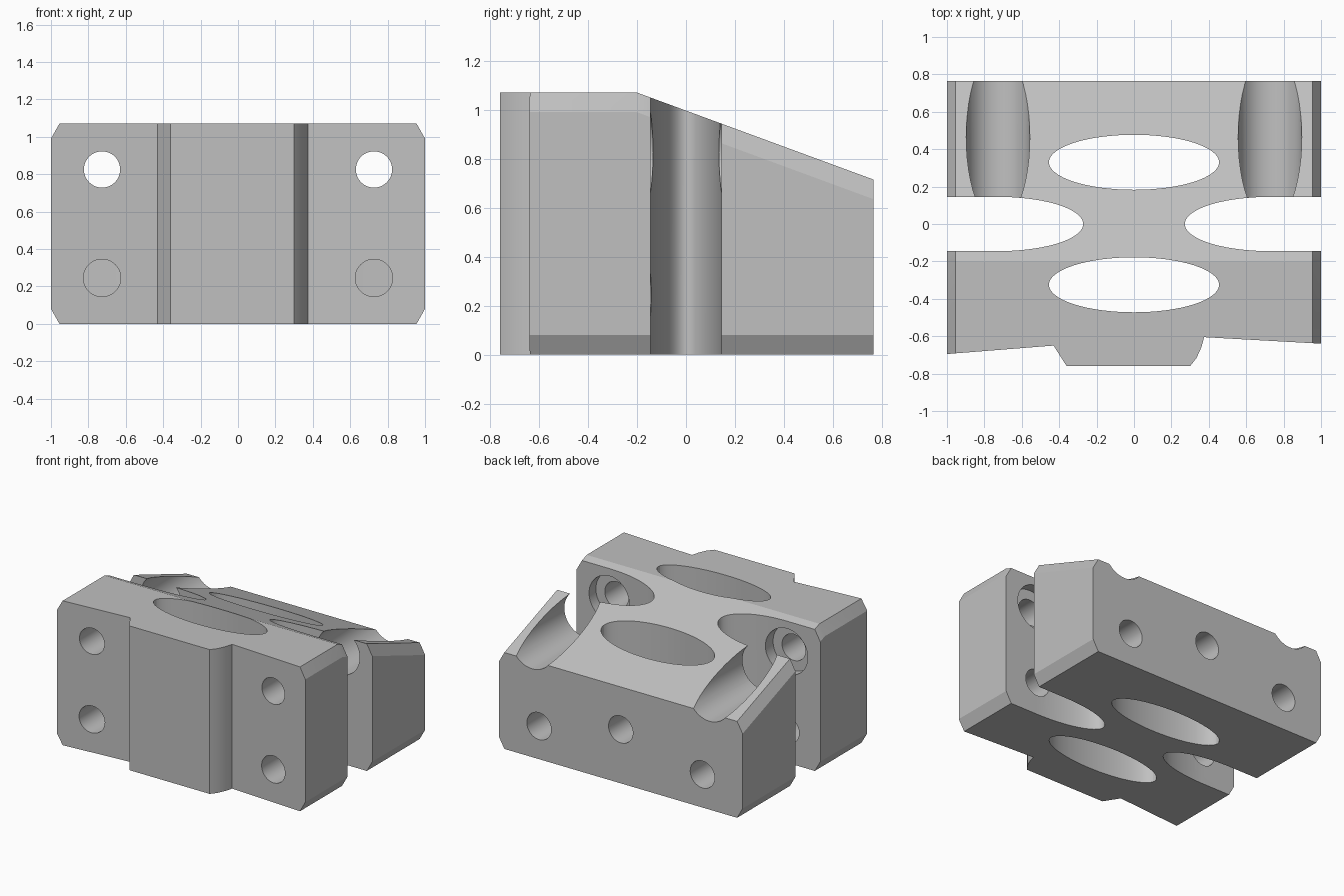
import bpy, bmesh
from math import cos, sin, pi, radians

if "Cube" in bpy.data.objects:
    bpy.data.objects.remove(bpy.data.objects["Cube"])

grey = bpy.data.materials.new("light_grey")
grey.use_nodes = True
color = (0.53, 0.53, 0.53, 1)
grey.diffuse_color = color
grey.node_tree.nodes["Principled BSDF"].inputs["Base Color"].default_value = color

HEIGHT, BACK, BACK_HEIGHT, BREAK_Y = 1.07, 0.765, 0.715, -0.2
HOLE_X, BOLT_Z, LOW_Z = 0.727, 0.825, 0.245
SLOT = 0.145


def loft(name, rings):
    """Solid running through matching rings of points, capped at both ends."""
    bm = bmesh.new()
    rows = [[bm.verts.new(p) for p in ring] for ring in rings]
    n = len(rows[0])
    for a, b in zip(rows, rows[1:]):
        for i in range(n):
            j = (i + 1) % n
            bm.faces.new((a[i], a[j], b[j], b[i]))
    bm.faces.new(rows[0][::-1])
    bm.faces.new(rows[-1])
    bmesh.ops.recalc_face_normals(bm, faces=bm.faces)
    mesh = bpy.data.meshes.new(name)
    bm.to_mesh(mesh)
    bm.free()
    obj = bpy.data.objects.new(name, mesh)
    bpy.context.collection.objects.link(obj)
    mesh.materials.append(grey)
    return obj


def upright(name, outline):
    return loft(name, [[(x, y, z) for x, y in outline] for z in (-0.2, 1.3)])


def ellipse(cx, cy, rx, ry, start=0, end=2 * pi, steps=64):
    angles = [start + (end - start) * i / steps for i in range(steps)]
    return [(cx + rx * cos(a), cy + ry * sin(a)) for a in angles]


def bore(name, x, z, r, y0, y1):
    ring = ellipse(x, z, r, r, steps=48)
    return loft(name, [[(px, y, pz) for px, pz in ring] for y in (y0, y1)])


# Body: chamfered section whose top slopes down to the back
def section(y, top):
    w, h = 0.955, 0.08
    return [(x, y, z) for x, z in (
        (-w, 0), (w, 0), (1, h), (1, top - h),
        (w, top), (-w, top), (-1, top - h), (-1, h))]


body = loft("clamp_block", [section(-0.9, HEIGHT), section(BREAK_Y, HEIGHT),
                            section(BACK, BACK_HEIGHT)])

# Front face: raised middle pad between two slightly slanted wings
cutters = [upright("front_trim", [
    (-1.2, -1.1), (-1.2, -0.711), (-0.43, -0.65), (-0.36, -0.76), (0.3, -0.76),
    (0.335, -0.715), (0.36, -0.66), (0.375, -0.605), (1.2, -0.651), (1.2, -1.1)])]

# Two oval windows through the block
for y in (-0.325, 0.33):
    cutters.append(upright("oval_window", ellipse(0, y, 0.455, 0.147)))

for s in (-1, 1):
    # Side slot with an elliptical inner end
    half = ellipse(HOLE_X, 0, 0.455, SLOT, pi / 2, 3 * pi / 2, 40)
    outline = half + [(HOLE_X, -SLOT), (1.2, -SLOT), (1.2, SLOT)]
    cutters.append(upright("side_slot", [(s * x, y) for x, y in outline]))
    # Bolt head groove with counterbore, bolt holes, blind rear hole
    cutters.append(bore("head_groove", s * HOLE_X, BOLT_Z, 0.17, -SLOT - 0.08, 1))
    cutters.append(bore("bolt_hole", s * HOLE_X, BOLT_Z, 0.097, -1, 0))
    cutters.append(bore("low_hole", s * HOLE_X, LOW_Z, 0.1, -1, 0))
    cutters.append(bore("rear_hole", s * 0.67, LOW_Z, 0.1, 0.5, 1))
cutters.append(bore("rear_centre_hole", 0, 0.4, 0.1, 0.5, 1))

# Cut everything out of the block
bpy.ops.object.select_all(action='DESELECT')
bpy.context.view_layer.objects.active = body
body.select_set(True)
for cutter in cutters:
    mod = body.modifiers.new("cut", 'BOOLEAN')
    mod.operation, mod.solver, mod.object = 'DIFFERENCE', 'EXACT', cutter
    bpy.ops.object.modifier_apply(modifier=mod.name)
    bpy.data.objects.remove(cutter)

bpy.ops.object.shade_smooth_by_angle(angle=radians(15))
